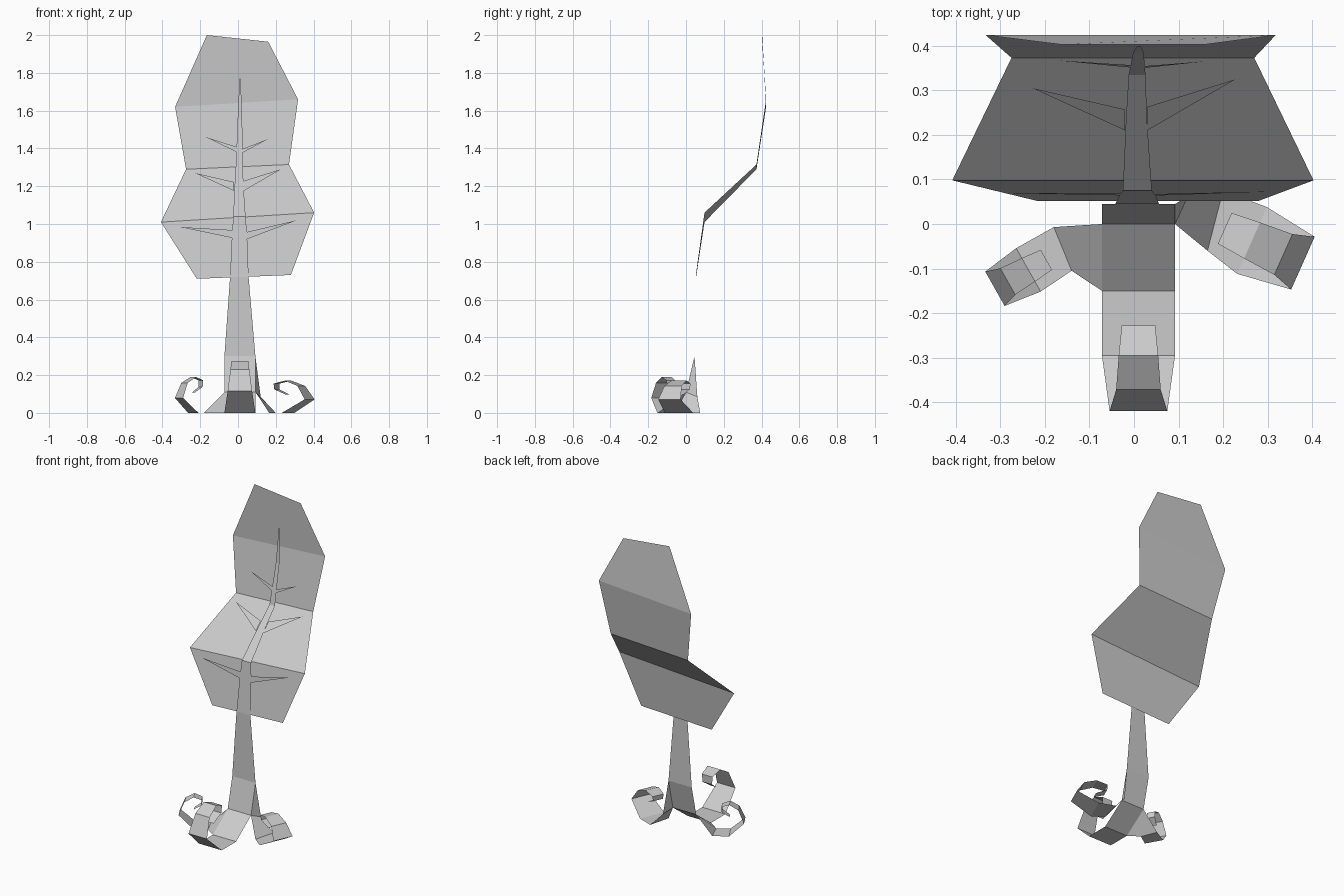
import bpy, bmesh
from mathutils import Vector

if "Cube" in bpy.data.objects:
    bpy.data.objects.remove(bpy.data.objects["Cube"])


def mesh_object(name, polys):
    """Build a flat-shaded sheet from a list of polygons, welding shared corners."""
    bm = bmesh.new()
    for poly in polys:
        pts = []
        for p in poly:
            if tuple(p) not in pts:
                pts.append(tuple(p))
        bm.faces.new([bm.verts.new(p) for p in pts])
    bmesh.ops.remove_doubles(bm, verts=bm.verts, dist=0.0005)
    me = bpy.data.meshes.new(name)
    bm.to_mesh(me)
    bm.free()
    ob = bpy.data.objects.new(name, me)
    bpy.context.collection.objects.link(ob)
    return ob


def ribbon(pairs):
    """Quads between successive left/right edge points."""
    return [(a[0], b[0], b[1], a[1]) for a, b in zip(pairs, pairs[1:])]


# Spiral of a root tip: distance outward, height, relative width
CURL = [(0, 0, 1), (.125, .115, .79), (.077, .23, .61), (0, .275, .54),
        (-.067, .25, .46), (-.065, .2, .4), (0, .155, .3)]


def curl(center, direction, r_scale, z_scale, width):
    d = Vector(direction).normalized()
    side = Vector((-d.y, d.x))
    pairs = []
    for r, z, w in CURL:
        c = Vector(center) + d * r * r_scale
        s = side * w * width / 2
        pairs.append(((c.x - s.x, c.y - s.y, z * z_scale),
                      (c.x + s.x, c.y + s.y, z * z_scale)))
    return pairs


# Trunk centre line seen from the side: height -> depth
PROFILE = [(.3, .045), (.72, .045), (1.04, .075), (1.3, .335), (1.55, .385), (1.77, .4)]


def depth(z):
    for (z0, y0), (z1, y1) in zip(PROFILE, PROFILE[1:]):
        if z <= z1:
            return y0 + (y1 - y0) * (z - z0) / (z1 - z0)
    return PROFILE[-1][1]


def on_trunk(x, z):
    return (x, depth(z), z)


# Trunk and main vein: height, left x, right x
rows = [(1.77, .008, .014), (1.55, -.002, .022), (1.39, -.008, .024), (1.3, -.012, .026),
        (1.2, -.018, .029), (1.04, -.025, .04), (.94, -.032, .048),
        (.72, -.042, .056), (.3, -.072, .092)]
mesh_object("trunk", ribbon([(on_trunk(l, z), on_trunk(r, z)) for z, l, r in rows]))

# Side veins: base x, upper z, lower z, tip x, tip z
veins = [(-.03, .968, .926, -.307, .984), (.048, .958, .92, .312, 1.02),
         (-.02, 1.222, 1.175, -.228, 1.27), (.03, 1.228, 1.175, .228, 1.29),
         (-.007, 1.408, 1.381, -.17, 1.46), (.022, 1.397, 1.376, .16, 1.45)]
vein_faces = []
for bx, zu, zl, tx, tz in veins:
    tri = [on_trunk(bx, zu), on_trunk(tx, tz), on_trunk(bx, zl)]
    vein_faces.append(tri if tx < 0 else tri[::-1])
mesh_object("side_veins", vein_faces)

# Bent leaf sheet, top to bottom
mesh_object("leaf", ribbon([
    ((-.165, .403, 2.0), (.16, .403, 1.965)),
    ((-.333, .424, 1.62), (.318, .424, 1.66)),
    ((-.275, .373, 1.29), (.27, .373, 1.315)),
    ((-.408, .098, 1.01), (.403, .098, 1.06)),
    ((-.218, .052, .71), (.28, .052, .73))]))

# Front root continues the trunk down to the ground and curls
crotch_l, crotch_r = (-.072, 0, .11), (.092, 0, .11)
front = [((-.072, .045, .3), (.092, .045, .3)), (crotch_l, crotch_r),
         ((-.072, -.15, 0), (.092, -.15, 0))]
front += curl((.01, -.295), (0, -1), 1, 1, .164)
mesh_object("front_root", ribbon(front))

# Left root branches off the front root's side
left = [(crotch_l, (-.072, -.15, 0)), ((-.18, -.007, 0), (-.14, -.105, 0))]
left += curl((-.237, -.103), (-.87, -.49), .69, .69, .112)
mesh_object("left_root", ribbon(left))

# Right root branches off the trunk edge
right = [(crotch_r, (.092, .045, .3)), (crotch_r, (.12, .06, .085)),
         ((.165, -.06, 0), (.2, .075, 0))]
right += curl((.265, -.037), (.92, -.41), 1, .62, .164)
mesh_object("right_root", ribbon(right))
